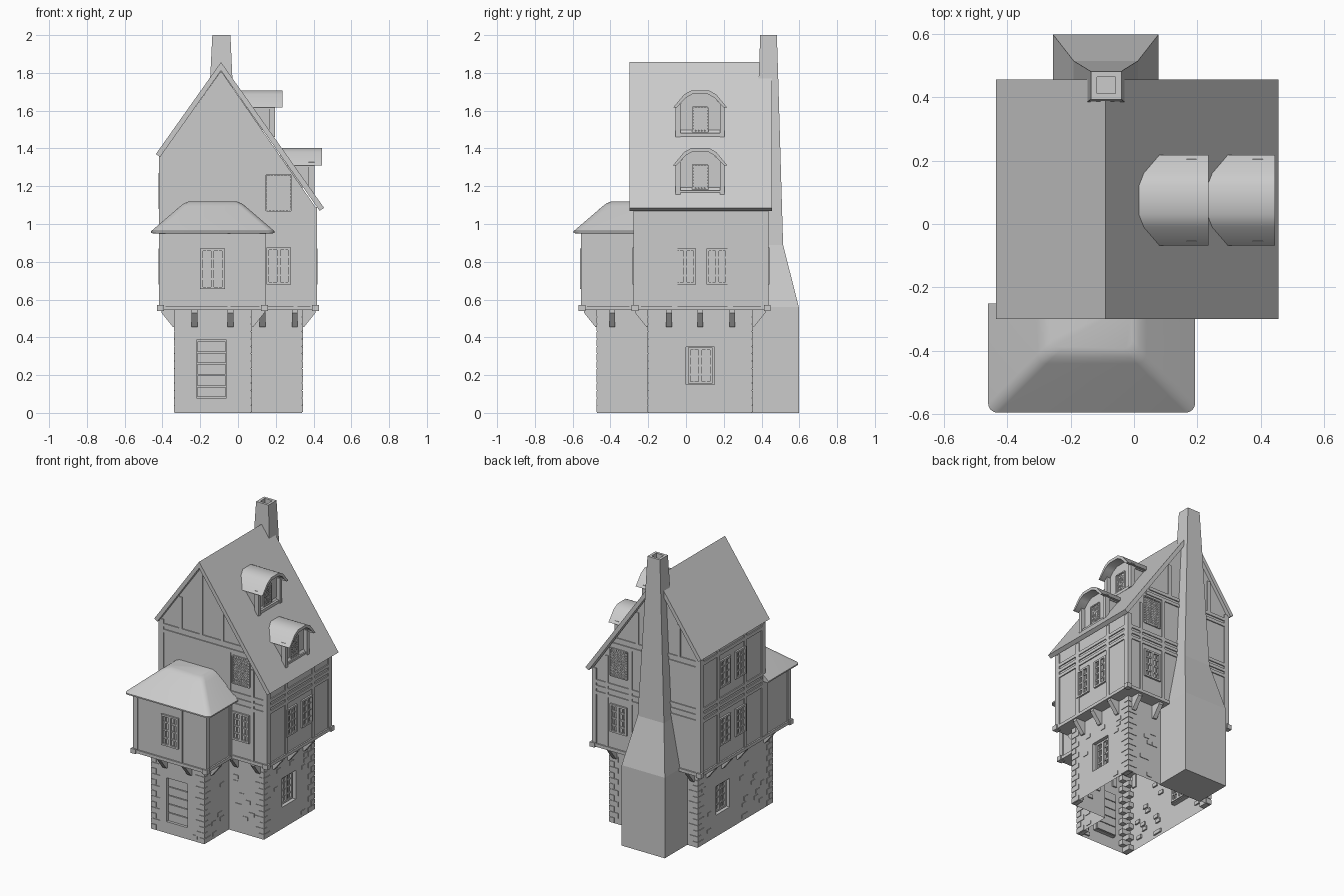
import bpy, bmesh, math, random
from mathutils import Vector

random.seed(4)
cube = bpy.data.objects.get("Cube")
if cube:
    bpy.data.objects.remove(cube, do_unlink=True)

grey = bpy.data.materials.new("plain_grey")
grey.use_nodes = True
grey.diffuse_color = (0.6, 0.6, 0.6, 1)
grey.node_tree.nodes["Principled BSDF"].inputs["Base Color"].default_value = (0.6, 0.6, 0.6, 1)


def finish(name, bm, smooth=None):
    bmesh.ops.recalc_face_normals(bm, faces=bm.faces)
    mesh = bpy.data.meshes.new(name)
    bm.to_mesh(mesh)
    bm.free()
    mesh.materials.append(grey)
    ob = bpy.data.objects.new(name, mesh)
    bpy.context.collection.objects.link(ob)
    if smooth:
        bpy.ops.object.select_all(action='DESELECT')
        ob.select_set(True)
        bpy.context.view_layer.objects.active = ob
        bpy.ops.object.shade_smooth_by_angle(angle=math.radians(smooth))
    return ob


def loft(bm, rings):
    rows = [[bm.verts.new(p) for p in ring] for ring in rings]
    for a, b in zip(rows, rows[1:]):
        for i in range(len(a)):
            j = (i + 1) % len(a)
            bm.faces.new((a[i], a[j], b[j], b[i]))
    bm.faces.new(rows[0])
    bm.faces.new(rows[-1])


def prism(bm, pts, axis, a, b):
    """Extrude a 2D outline along the x, y or z axis from a to b."""
    def at(p, t):
        q = list(p)
        q.insert("xyz".index(axis), t)
        return q
    loft(bm, [[at(p, t) for p in pts] for t in (a, b)])


def box(bm, x0, x1, y0, y1, z0, z1):
    prism(bm, [(x0, y0), (x1, y0), (x1, y1), (x0, y1)], 'z', z0, z1)


# A wall is (axis of its normal, position, outward sign)
def slab(bm, wall, u0, u1, z0, z1, out, sunk=0.01):
    axis, c, s = wall
    prism(bm, [(u0, z0), (u1, z0), (u1, z1), (u0, z1)], axis, c - s * sunk, c + s * out)


def window(bm, wall, u, z0, z1, w=0.13, out=0.012):
    h = w / 2
    for a, b in ((-h, -h + .014), (-.009, .009), (h - .014, h)):
        slab(bm, wall, u + a, u + b, z0, z1, out)
    for z in (z0, z1 - .012):
        slab(bm, wall, u - h, u + h, z, z + .012, out)
    for side in (-1, 1):
        mid = u + side * h / 2
        slab(bm, wall, mid - .003, mid + .003, z0, z1, out * .6)
    for i in range(1, 4):
        z = z0 + (z1 - z0) * i / 4
        slab(bm, wall, u - h, u + h, z - .005, z + .005, out * .6)


def lattice(bm, wall, u, z0, z1, w, step=.018):
    axis, c, s = wall
    r = step * .4
    rows, cols = int((z1 - z0) / step * 2) - 1, int(w / step)
    for i in range(rows):
        z = z0 + (i + 1) * step / 2
        for k in range(cols - i % 2):
            m = u + (k - (cols - 1 - i % 2) / 2) * step
            prism(bm, [(m - r, z), (m, z - r), (m + r, z), (m, z + r)], axis, c - s * .002, c + s * .004)
    for side in (-1, 1):
        e = u + side * w / 2
        slab(bm, wall, e - .004, e + .004, z0, z1, .008)
    for z in (z0, z1):
        slab(bm, wall, u - w / 2, u + w / 2, z - .004, z + .004, .008)


# Stone ground floor, open underneath, with door and window recesses
S_BAY, S_FRONT, S_BACK = ('y', -.47, -1), ('y', -.2, -1), ('y', .35, 1)
S_RIGHT, S_LEFT, S_BAYSIDE = ('x', .34, 1), ('x', -.335, -1), ('x', .07, 1)
foot = [(-.335, -.47), (.07, -.47), (.07, -.2), (.34, -.2), (.34, .35), (-.335, .35)]
bm = bmesh.new()
prism(bm, foot, 'z', 0, .55)
stone = finish("stone_ground_floor", bm)
bm = bmesh.new()
slab(bm, S_BAY, -.22, -.06, .08, .385, .05, .025)
for wall in (S_RIGHT, S_LEFT):
    slab(bm, wall, 0, .15, .15, .35, .05, .03)
cutter = finish("recess_cutter", bm)
cutter.hide_render = True
mod = stone.modifiers.new("recesses", 'BOOLEAN')
mod.operation, mod.object, mod.solver = 'DIFFERENCE', cutter, 'EXACT'
carved = bpy.data.meshes.new_from_object(stone.evaluated_get(bpy.context.evaluated_depsgraph_get()))
stone.modifiers.clear()
bpy.data.objects.remove(cutter, do_unlink=True)
bm = bmesh.new()
bm.from_mesh(carved)
under = [f for f in bm.faces if f.calc_center_median().z < .001]
bmesh.ops.delete(bm, geom=under, context='FACES')
bm.to_mesh(stone.data)
bm.free()

# Corner stones and scattered bricks
bm = bmesh.new()
for cx, cy, sx, sy in ((-.335, -.47, 1, 1), (.07, -.47, -1, 1), (.34, -.2, -1, 1), (.34, .35, -1, -1), (-.335, .35, 1, -1)):
    for i in range(14):
        lx, ly = (.065, .035) if i % 2 else (.035, .065)
        z = .004 + i * .039
        box(bm, cx - sx * .004, cx + sx * lx, cy - sy * .004, cy + sy * ly, z, z + .034)
for wall, a, b, n, hole in ((S_BAY, -.27, 0, 10, (-.25, -.03)), (S_FRONT, .09, .26, 8, None),
                            (S_RIGHT, -.12, .27, 18, (-.03, .18)), (S_LEFT, -.39, .27, 24, (-.03, .18)),
                            (S_BAYSIDE, -.4, -.23, 6, None), (S_BACK, .1, .26, 7, None)):
    for i in range(n):
        u, z = random.uniform(a, b), .02 + .039 * random.randrange(11)
        if not (hole and hole[0] - .04 < u < hole[1] and z < .4):
            slab(bm, wall, u, u + .04, z, z + .025, .004)
finish("corner_stones_and_bricks", bm)

# Door planks and ground floor windows
bm = bmesh.new()
for i in range(5):
    slab(bm, ('y', -.445, -1), -.215, -.065, .083 + i * .06, .138 + i * .06, .012)
finish("door", bm)
bm = bmesh.new()
for c, s in ((.31, 1), (-.305, -1)):
    window(bm, ('x', c, s), .075, .155, .345)
finish("ground_windows", bm)

# Jetty beam around the overhang, with corner blocks
bm = bmesh.new()
box(bm, -.42, .42, -.28, .44, .545, .567)
box(bm, -.42, .15, -.56, -.27, .545, .567)
for x, y in ((-.41, -.55), (.14, -.55), (.41, -.27), (.41, .43), (-.41, .43)):
    box(bm, x - .018, x + .018, y - .018, y + .018, .54, .572)
finish("jetty_beam", bm)

# Brackets under the overhang
bm = bmesh.new()
for (axis, c, s), spots in ((S_BAY, (-.23, -.04)), (S_FRONT, (.13, .3)), (S_BACK, (.13, .3, -.3)),
                            (S_RIGHT, (-.09, .075, .245)), (S_LEFT, (-.39, -.09, .075, .245)), (S_BAYSIDE, (-.39,))):
    for u in spots:
        pts = [(c - s * .01, .455), (c + s * .01, .455), (c + s * .07, .53), (c + s * .07, .55), (c - s * .01, .55)]
        prism(bm, pts, 'x' if axis == 'y' else 'y', u - .015, u + .015)
finish("brackets", bm)

# Plastered upper walls
bm = bmesh.new()
gable = [(-.41, .55), (.41, .55), (.41, 1.09), (-.09, 1.81), (-.41, 1.36)]
prism(bm, gable, 'y', -.27, .43)
finish("upper_walls", bm)
bm = bmesh.new()
box(bm, -.41, .14, -.55, -.25, .55, .97)
finish("bay_walls", bm)

# Timber framing
FRONT, BACK, RIGHT, LEFT = ('y', -.27, -1), ('y', .43, 1), ('x', .41, 1), ('x', -.41, -1)
BAY, BAYSIDE = ('y', -.55, -1), ('x', .14, 1)
T = .007
bm = bmesh.new()
for wall in (FRONT, BACK):
    for u0, u1, top in ((-.417, -.38, 1.37), (.385, .417, 1.09), (.11, .135, 1.29), (.295, .315, 1.2)):
        slab(bm, wall, u0, u1, .56, top, T)
    for z in (.91, .95, .99):
        slab(bm, wall, -.41, .41, z, z + .022, T)
    for z in (1.28, 1.32):
        slab(bm, wall, -.41, -.09 + (1.79 - z) / 1.435, z, z + .022, T)
    for u in (-.25, -.09, .07):
        slab(bm, wall, u - .011, u + .011, 1.33, 1.79 - 1.43 * abs(u + .09), T)
for wall, top in ((RIGHT, 1.08), (LEFT, 1.35)):
    for u in (-.253, -.06, .235, .413):
        slab(bm, wall, u - .015, u + .015, .56, top, T)
    for z in (.91, .95, .99):
        slab(bm, wall, -.27, .43, z, z + .022, T)
slab(bm, LEFT, -.27, .43, 1.31, 1.335, T)
for u0, u1 in ((-.417, -.385), (-.075 + .02, -.04), (.115, .147)):
    slab(bm, BAY, u0, u1, .56, .96, T)
for wall in (BAYSIDE, LEFT):
    slab(bm, wall, -.557, -.525, .56, .96, T)
    slab(bm, wall, -.3, -.275, .56, .96, T)
finish("timber_frame", bm)

# Upper windows
bm = bmesh.new()
window(bm, BAY, -.135, .655, .87)
for wall in (FRONT, BACK):
    window(bm, wall, .215, .68, .875)
    lattice(bm, wall, .215, 1.07, 1.26, .13)
for u in (-.005, .165):
    window(bm, RIGHT, u, .68, .87, .115)
    window(bm, LEFT, u, .68, .87, .115)
    window(bm, LEFT, u, 1.08, 1.27, .115)
finish("upper_windows", bm)

# Main roof, with its longer slope on the left side
bm = bmesh.new()
prism(bm, [(-.435, 1.37), (-.09, 1.857), (.456, 1.085), (.432, 1.07), (-.09, 1.812), (-.412, 1.355)], 'y', -.3, .455)
finish("main_roof", bm)

# Hipped bay roof with rounded front corners
def bay_ring(inset, z):
    x0, x1, y0, r = -.46 + inset, .193 - inset, -.595 + inset, .03
    ring = [(x0, -.25, z)]
    for cx, start in ((x0 + r, 180), (x1 - r, 270)):
        for k in range(5):
            a = math.radians(start + k * 22.5)
            ring.append((cx + r * math.cos(a), y0 + r + r * math.sin(a), z))
    return ring + [(x1, -.25, z)]

bm = bmesh.new()
loft(bm, [bay_ring(i, z) for i, z in ((.01, .95), (0, .953), (0, .962), (.155, 1.095), (.175, 1.11), (.2, 1.12))])
finish("bay_roof", bm, 40)

# Two dormers on the long slope
MID = .075
half = [(.143, -.012), (.085, .058), (.045, .08)]
inner = [(.125, -.012), (.076, .04), (.04, .06)]
def mirrored(pts):
    return pts + [(-y, z) for y, z in reversed(pts)]

for label, tip, eave in (("lower", .444, 1.323), ("upper", .235, 1.628)):
    arch = mirrored(half) + mirrored(inner)[::-1]
    bm = bmesh.new()
    prism(bm, [(MID + y, eave + z) for y, z in arch], 'x', tip - .222, tip)
    finish(label + "_dormer_roof", bm, 50)
    bm = bmesh.new()
    wall_x = tip - .065
    body = [(.115, -.13)] + [(y - .005, z + .005) for y, z in inner]
    prism(bm, [(MID + y, eave + z) for y, z in mirrored(body)], 'x', tip - .2, wall_x)
    for s in (-1, 1):
        ys = sorted((MID + s * .105, MID + s * .13))
        box(bm, tip - .07, tip - .038, *ys, eave - .167, eave + .005)
        ys = sorted((MID + s * .105, MID + s * .125))
        box(bm, tip - .15, tip - .05, *ys, eave - .02, eave)
    box(bm, tip - .07, tip - .045, MID - .11, MID + .11, eave - .165, eave - .145)
    finish(label + "_dormer_walls", bm)
    bm = bmesh.new()
    lattice(bm, ('x', wall_x, 1), MID, eave - .14, eave - .01, .08, .016)
    finish(label + "_dormer_window", bm)

# Tapering chimney with a hollow top
def ring(x0, x1, y0, y1, z):
    return [(x0, y0, z), (x1, y0, z), (x1, y1, z), (x0, y1, z)]

bm = bmesh.new()
loft(bm, [ring(-.255, .077, .34, .597, 0), ring(-.255, .077, .34, .597, .56), ring(-.19, .012, .36, .514, .89),
          ring(-.147, -.03, .385, .488, 1.78), ring(-.136, -.04, .393, .481, 2),
          ring(-.117, -.059, .411, .463, 2), ring(-.117, -.059, .411, .463, 1.93)])
finish("chimney", bm)
